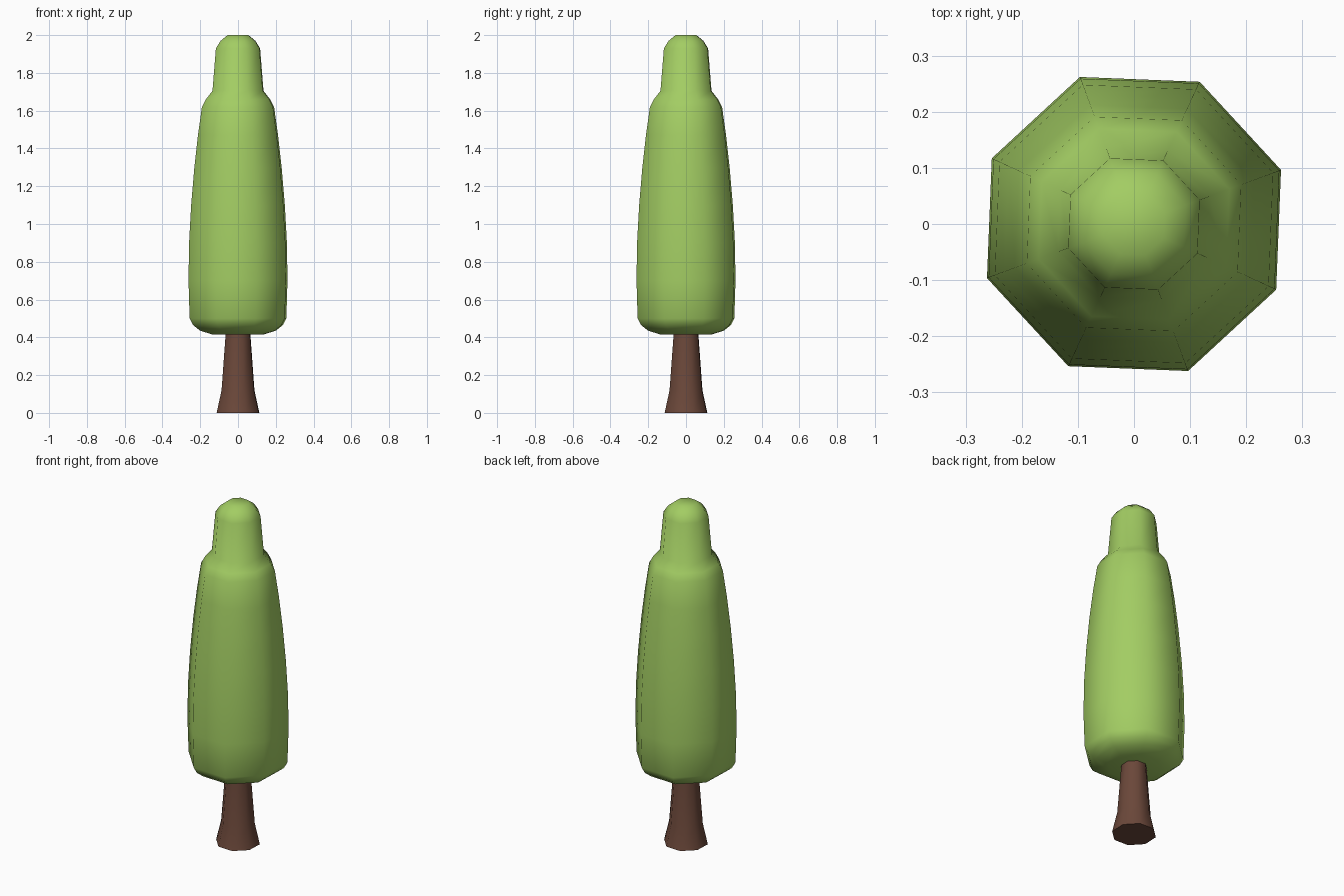
import bpy, bmesh, math

if "Cube" in bpy.data.objects:
    bpy.data.objects.remove(bpy.data.objects["Cube"])

SIDES = 8
TURN = math.radians(20.2)
APOTHEM = math.cos(TURN)  # converts read-off half widths to corner radius


def material(name, rgb):
    m = bpy.data.materials.new(name)
    m.diffuse_color = (*rgb, 1)
    m.use_nodes = True
    m.node_tree.nodes["Principled BSDF"].inputs["Base Color"].default_value = m.diffuse_color
    return m


def lathe(name, profile, mat):
    """Octagonal solid from (half width, height) pairs, bottom to top."""
    bm = bmesh.new()
    rings = []
    for w, z in profile:
        r = w / APOTHEM
        rings.append([bm.verts.new((r * math.cos(TURN + math.tau * i / SIDES),
                                    r * math.sin(TURN + math.tau * i / SIDES), z))
                      for i in range(SIDES)])
    for a, b in zip(rings, rings[1:]):
        for i in range(SIDES):
            j = (i + 1) % SIDES
            bm.faces.new((a[i], a[j], b[j], b[i]))
    bm.faces.new(rings[0][::-1])
    bm.faces.new(rings[-1])
    me = bpy.data.meshes.new(name)
    bm.to_mesh(me)
    bm.free()
    me.materials.append(mat)
    ob = bpy.data.objects.new(name, me)
    bpy.context.collection.objects.link(ob)
    bpy.ops.object.select_all(action='DESELECT')
    ob.select_set(True)
    bpy.context.view_layer.objects.active = ob
    bpy.ops.object.shade_smooth_by_angle(angle=math.radians(60))
    return ob


# Flared trunk
lathe("trunk", [(0.113, 0), (0.087, 0.12), (0.066, 0.41), (0.065, 0.43)],
      material("bark brown", (0.147, 0.064, 0.042)))

# Tall crown with a shoulder and a narrow rounded tip
lathe("crown", [(0.135, 0.415), (0.2, 0.435), (0.238, 0.465), (0.256, 0.5),
                (0.262, 0.7), (0.259, 0.9), (0.248, 1.1), (0.231, 1.3),
                (0.212, 1.47), (0.191, 1.62), (0.17, 1.66), (0.135, 1.705),
                (0.117, 1.93), (0.092, 1.97), (0.055, 2.0)],
      material("leaf green", (0.365, 0.61, 0.125)))
